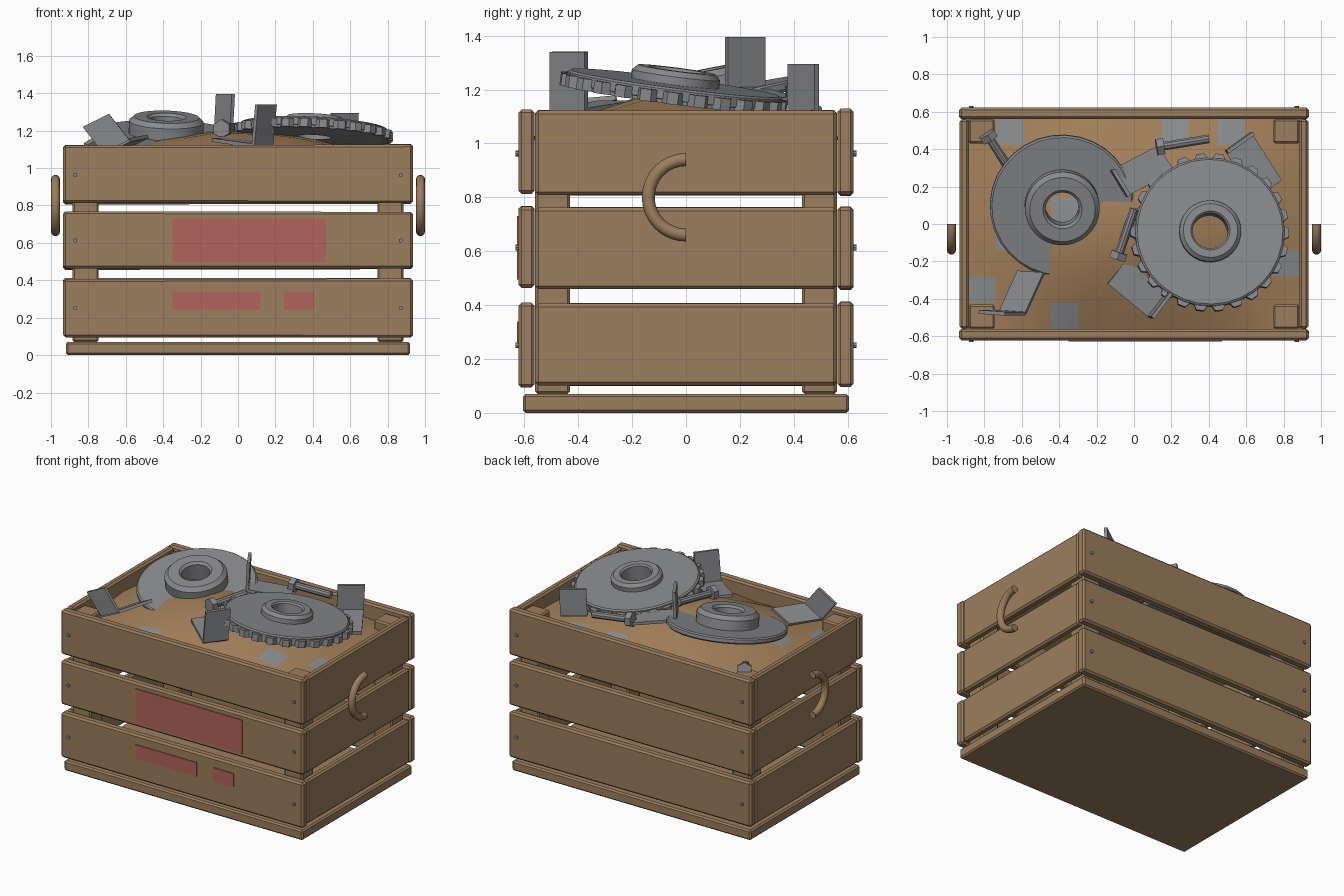
import bpy, bmesh, math, random
from mathutils import Vector, Matrix

random.seed(4)
if "Cube" in bpy.data.objects:
    bpy.data.objects.remove(bpy.data.objects["Cube"])


def material(name, rgb):
    m = bpy.data.materials.new(name)
    m.use_nodes = True
    m.diffuse_color = (*rgb, 1)
    m.node_tree.nodes["Principled BSDF"].inputs["Base Color"].default_value = (*rgb, 1)
    return m


WOOD = material("crate wood", (0.33, 0.21, 0.11))
RUST = material("rusty heap", (0.36, 0.21, 0.10))
STEEL = material("dull steel", (0.25, 0.255, 0.265))
RED = material("faded red paint", (0.44, 0.125, 0.105))


def finish(bm, name, *mats, smooth=None):
    bmesh.ops.recalc_face_normals(bm, faces=bm.faces)
    mesh = bpy.data.meshes.new(name)
    bm.to_mesh(mesh)
    bm.free()
    ob = bpy.data.objects.new(name, mesh)
    bpy.context.collection.objects.link(ob)
    for m in mats:
        mesh.materials.append(m)
    if smooth:
        bpy.ops.object.select_all(action='DESELECT')
        ob.select_set(True)
        bpy.context.view_layer.objects.active = ob
        bpy.ops.object.shade_smooth_by_angle(angle=math.radians(smooth))
    return ob


def box(name, lo, hi, mat, bevel=0.0, warp=0.0):
    """Box between two corners, with optional uneven heights and chamfered edges."""
    bm = bmesh.new()
    bmesh.ops.create_cube(bm, size=1)
    lo, hi = Vector(lo), Vector(hi)
    for v in bm.verts:
        v.co = Vector(h if c > 0 else l for c, l, h in zip(v.co, lo, hi))
    if warp:
        ends = {}
        for v in bm.verts:
            key = (v.co.x + v.co.y > 0, v.co.z > (lo.z + hi.z) / 2)
            v.co.z += ends.setdefault(key, random.uniform(-warp, warp))
    if bevel:
        bmesh.ops.bevel(bm, geom=bm.edges[:], offset=bevel, segments=1, affect='EDGES')
    return finish(bm, name, mat)


def lathe(name, profile, mat, place, segments=32, smooth=30):
    """Spin a closed (radius, height) profile around z."""
    bm = bmesh.new()
    rings = [[bm.verts.new((r * math.cos(a), r * math.sin(a), z)) for r, z in profile]
             for a in (i * math.tau / segments for i in range(segments))]
    n = len(profile)
    for i, ring in enumerate(rings):
        nxt = rings[(i + 1) % segments]
        for j in range(n):
            k = (j + 1) % n
            bm.faces.new((ring[j], nxt[j], nxt[k], ring[k]))
    bm.transform(place)
    return finish(bm, name, mat, smooth=smooth)


def tilted(centre, slope_x, slope_y):
    """Placement whose local z is the normal of a sloping plane."""
    normal = Vector((-slope_x, -slope_y, 1))
    return Matrix.Translation(centre) @ normal.to_track_quat('Z', 'Y').to_matrix().to_4x4()


def plate(name, a, u, v, thick=0.02):
    """Sheet metal spanned by two edge vectors from a corner."""
    a, u, v = Vector(a), Vector(u), Vector(v)
    n = u.cross(v).normalized() * thick / 2
    bm = bmesh.new()
    sides = [[bm.verts.new(p + s * n) for p in (a, a + u, a + u + v, a + v)] for s in (-1, 1)]
    for s in sides:
        bm.faces.new(s)
    for i in range(4):
        j = (i + 1) % 4
        bm.faces.new((sides[0][i], sides[0][j], sides[1][j], sides[1][i]))
    return finish(bm, name, STEEL)


def rod(name, start, end, radius, sides):
    start, end = Vector(start), Vector(end)
    d = end - start
    bm = bmesh.new()
    bmesh.ops.create_cone(bm, cap_ends=True, segments=sides, radius1=radius, radius2=radius,
                          depth=d.length)
    bm.transform(Matrix.Translation((start + end) / 2) @ d.to_track_quat('Z', 'Y').to_matrix().to_4x4())
    return finish(bm, name, STEEL, smooth=30 if sides > 6 else None)


# Crate base and corner posts
box("base_board", (-0.92, -0.605, 0), (0.92, 0.605, 0.07), WOOD, 0.01)
for sx, side in ((-1, "right"), (1, "left")):
    for sy, end in ((-1, "front"), (1, "back")):
        xs, ys = sorted((sx * 0.745, sx * 0.885)), sorted((sy * 0.43, sy * 0.56))
        box(f"{end}_{side}_post", (xs[0], ys[0], 0.07), (xs[1], ys[1], 1.10), WOOD, 0.01)

# Three rows of slats, with nail heads on the long walls
for row, (z0, z1) in enumerate(((0.098, 0.41), (0.46, 0.765), (0.81, 1.125)), 1):
    for s, side, end in ((-1, "right", "front"), (1, "left", "back")):
        ys = sorted((s * 0.562, s * 0.622))
        box(f"{end}_slat_{row}", (-0.935, ys[0], z0), (0.935, ys[1], z1), WOOD, 0.012, 0.005)
        xs = sorted((s * 0.883, s * 0.932))
        box(f"{side}_slat_{row}", (xs[0], -0.56, z0), (xs[1], 0.56, z1), WOOD, 0.012, 0.005)
        for x in (-0.87, 0.87):
            z = z0 + 0.153
            rod(f"{end}_nail_{row}", (x, s * 0.61, z), (x, s * 0.632, z), 0.011, 8)

# Painted panels on the front
for i, (x0, x1, z0, z1) in enumerate(((-0.35, 0.47, 0.495, 0.73), (-0.35, 0.12, 0.245, 0.34),
                                      (0.245, 0.405, 0.245, 0.34)), 1):
    box(f"painted_panel_{i}", (x0, -0.628, z0), (x1, -0.62, z1), RED)

# Half-ring handles
for s, side in ((-1, "right"), (1, "left")):
    bm = bmesh.new()
    rings = []
    for i in range(17):
        a = math.pi * i / 16
        out = Vector((0, -math.sin(a), math.cos(a)))
        mid = Vector((s * 0.976, 0, 0.80)) + out * 0.14
        rings.append([bm.verts.new(mid + 0.024 * (out * math.cos(t) + Vector((math.sin(t), 0, 0))))
                      for t in (k * math.tau / 12 for k in range(12))])
    for p, q in zip(rings, rings[1:]):
        for k in range(12):
            bm.faces.new((p[k], p[k - 1], q[k - 1], q[k]))
    bm.faces.new(rings[0])
    bm.faces.new(rings[-1])
    finish(bm, f"{side}_handle", WOOD, smooth=40)

# Heap of scrap: domed sheet with some steel cells
STEEL_CELLS = {(1, 7), (7, 7), (9, 7), (0, 1), (3, 0), (11, 2), (1, 3), (3, 4), (9, 1)}
W, D = 1.77, 1.124
bm = bmesh.new()
bmesh.ops.create_grid(bm, x_segments=12, y_segments=8, size=1)
for v in bm.verts:
    x, y = v.co.x * W / 2, v.co.y * D / 2
    dome = math.cos(math.pi * x / W) * math.cos(math.pi * y / D)
    v.co = (x, y, 1.02 + 0.175 * dome + random.uniform(-0.008, 0.008))
for f in bm.faces:
    c = f.calc_center_median()
    cell = (int((c.x / W + 0.5) * 12), int((c.y / D + 0.5) * 8))
    f.material_index = 1 if cell in STEEL_CELLS else 0
finish(bm, "scrap_heap", RUST, STEEL, smooth=60)

# Flanged disc, half sunk into the heap
lathe("flanged_disc", [(0.09, -0.04), (0.375, -0.04), (0.385, -0.03), (0.385, -0.008), (0.375, 0),
                       (0.20, 0), (0.20, 0.065), (0.175, 0.09), (0.105, 0.09), (0.09, 0.075)],
      STEEL, tilted((-0.385, 0.095, 1.185), -0.03, 0.2))

# Toothed wheel: smooth hubbed disc over a ring of teeth
wheel = tilted((0.405, -0.045, 1.195), -0.05, -0.13)
lathe("wheel_disc", [(0.095, -0.03), (0.37, -0.03), (0.40, -0.015), (0.40, 0.022), (0.39, 0.03),
                     (0.165, 0.03), (0.165, 0.06), (0.145, 0.08), (0.105, 0.08), (0.095, 0.07)],
      STEEL, wheel)
bm = bmesh.new()
TEETH = 26
layers = []
for z in (-0.03, 0.015):
    layers.append([bm.verts.new((r * math.cos(a), r * math.sin(a), z))
                   for i in range(TEETH)
                   for r, a in ((0.395, (i + 0.1) * math.tau / TEETH),
                                (0.425, (i + 0.3) * math.tau / TEETH),
                                (0.425, (i + 0.7) * math.tau / TEETH),
                                (0.395, (i + 0.9) * math.tau / TEETH))]
                  + [])
    layers.append([bm.verts.new((0.3 * v.co.x, 0.3 * v.co.y, z)) for v in layers[-1]])
low, low_in, top, top_in = layers
for k in range(len(low)):
    for p, q in ((low, top), (low, low_in), (top, top_in)):
        bm.faces.new((p[k - 1], p[k], q[k], q[k - 1]))
bm.transform(wheel)
finish(bm, "wheel_teeth", STEEL)

# Bent angle brackets: hinge corner, hinge edge, upright leg, lying leg
for i, (a, u, up, lie) in enumerate((
        ((-0.72, -0.47, 1.08), (0.14, -0.01, 0.07), (-0.11, 0, 0.14), (0.10, 0.22, 0.02)),
        ((0.08, -0.50, 1.12), (0.10, 0.13, 0), (0.02, 0, 0.22), (-0.22, 0.18, 0.03)),
        ((-0.12, 0.29, 1.20), (0.085, -0.14, 0), (0.01, 0, 0.195), (0.25, 0.13, -0.04)),
        ((0.49, 0.385, 1.115), (0.14, 0.10, 0), (0.01, 0, 0.18), (0.16, -0.25, -0.02))), 1):
    plate(f"bracket_{i}_upright", a, u, up)
    plate(f"bracket_{i}_foot", a, u, lie)

# Loose hex bolts: head end, tip
for i, (head, tip) in enumerate((((0.12, 0.41, 1.19), (0.40, 0.455, 1.17)),
                                 ((-0.09, -0.19, 1.21), (0, 0.08, 1.22)),
                                 ((-0.79, 0.485, 1.11), (-0.67, 0.30, 1.05))), 1):
    head, tip = Vector(head), Vector(tip)
    rod(f"bolt_{i}_head", head, head + (tip - head).normalized() * 0.04, 0.05, 6)
    rod(f"bolt_{i}_shank", head, tip, 0.024, 10)
